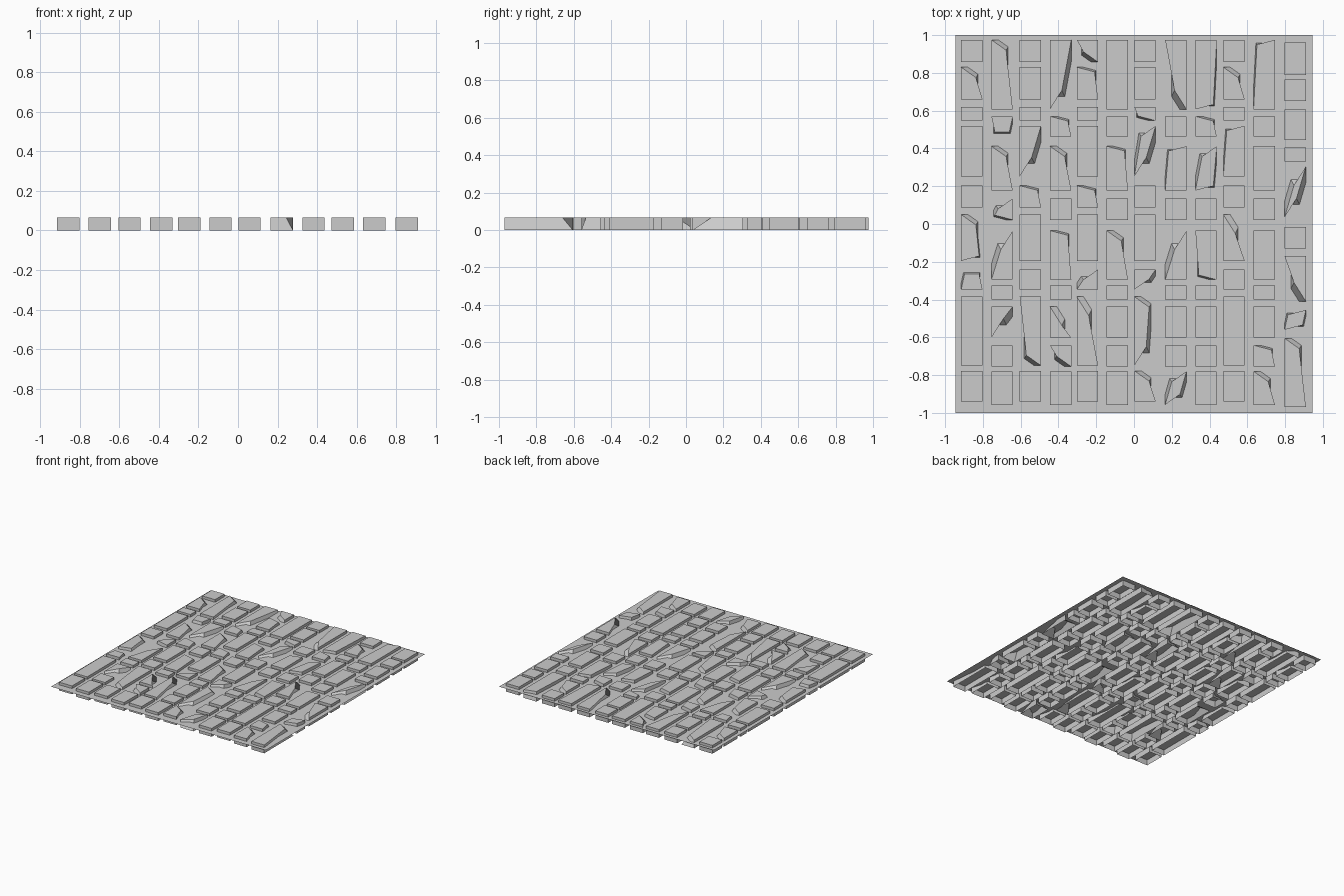
import bpy, bmesh

if "Cube" in bpy.data.objects:
    bpy.data.objects.remove(bpy.data.objects["Cube"])

TOP, SHEET_Z, WIDTH = 0.066, 0.045, 0.113

# Left edge of each column of stones
COLUMNS = [-.915, -.755, -.605, -.445, -.303, -.145, .002, .165, .325, .473, .633, .797]

# Back and front edge of each stone, for the three column layouts
LAYOUT_A = [(.975, .857), (.83, .66), (.62, .547), (.52, .252), (.203, .088),
            (.05, -.195), (-.24, -.347), (-.385, -.75), (-.777, -.94)]
LAYOUT_B = [(.975, .607), (.57, .463), (.412, .177), (.135, .022), (-.035, -.295),
            (-.325, -.4), (-.437, -.602), (-.642, -.755), (-.78, -.957)]
LAYOUT_C = [(.96, .79), (.764, .65), (.605, .445), (.405, .33), (.305, .035),
            (-.015, -.13), (-.17, -.41), (-.455, -.56), (-.605, -.97)]
ORDER = "ABABABABBABC"
LAYOUTS = {"A": LAYOUT_A, "B": LAYOUT_B, "C": LAYOUT_C}

# How far a worn top corner is pulled inwards (x, y)
WEAR = {"small": (.018, .025), "medium": (.035, .055), "large": (.05, .1)}

# Worn corners: f/b = front/back, l/r = left/right; entries are (column, row)
WORN = {
    ("br", "small"): [(1, 6), (3, 4), (4, 1), (4, 4), (5, 1), (5, 4), (6, 2), (9, 1), (11, 7)],
    ("br", "medium"): [(1, 1), (1, 5), (2, 0), (2, 2), (4, 2), (6, 4), (7, 7), (7, 8),
                       (10, 1), (11, 8), (12, 8)],
    ("br", "large"): [(4, 6), (5, 7), (10, 5)],
    ("bl", "small"): [(1, 6), (8, 2), (10, 3), (11, 0), (12, 7)],
    ("bl", "medium"): [(2, 3), (5, 6), (7, 3), (8, 8), (9, 2)],
    ("bl", "large"): [(2, 4), (8, 4), (12, 4)],
    ("fr", "small"): [(1, 5), (2, 1), (9, 0), (9, 2), (12, 7)],
    ("fr", "medium"): [(7, 6), (8, 8)],
    ("fr", "large"): [(2, 6), (3, 3), (4, 0), (7, 3), (7, 7), (12, 4)],
    ("fl", "small"): [(2, 1), (2, 3), (7, 2), (9, 4)],
    ("fl", "medium"): [(3, 7), (5, 0), (4, 7)],
    ("fl", "large"): [(8, 0), (12, 6)],
}
SIGNS = {"fl": (1, 1), "fr": (-1, 1), "br": (-1, -1), "bl": (1, -1)}


def worn_offset(corner, stone):
    for size, (dx, dy) in WEAR.items():
        if stone in WORN[(corner, size)]:
            sx, sy = SIGNS[corner]
            return sx * dx, sy * dy
    return 0, 0


def add_object(name, bm):
    mesh = bpy.data.meshes.new(name)
    bm.to_mesh(mesh)
    bm.free()
    bpy.context.collection.objects.link(bpy.data.objects.new(name, mesh))


def add_stone(bm, left, back, front, stone):
    """Open-bottomed block whose top corners may be worn inwards."""
    right = left + WIDTH
    corners = {"fl": (left, front), "fr": (right, front),
               "br": (right, back), "bl": (left, back)}
    low, high = [], []
    for key, (x, y) in corners.items():
        dx, dy = worn_offset(key, stone)
        low.append(bm.verts.new((x, y, 0)))
        high.append(bm.verts.new((x + dx, y + dy, TOP)))
    bm.faces.new(high)
    for i in range(4):
        j = (i + 1) % 4
        bm.faces.new((low[i], low[j], high[j], high[i]))


# Stones, one object per column
for c, (left, kind) in enumerate(zip(COLUMNS, ORDER), 1):
    bm = bmesh.new()
    for r, (back, front) in enumerate(LAYOUTS[kind]):
        add_stone(bm, left, back, front, (c, r))
    add_object(f"stone_column_{c}", bm)

# Thin mortar sheet between the stones
bm = bmesh.new()
bm.faces.new([bm.verts.new((x, y, SHEET_Z))
              for x, y in ((-.945, -1), (.945, -1), (.945, 1), (-.945, 1))])
add_object("mortar_sheet", bm)
